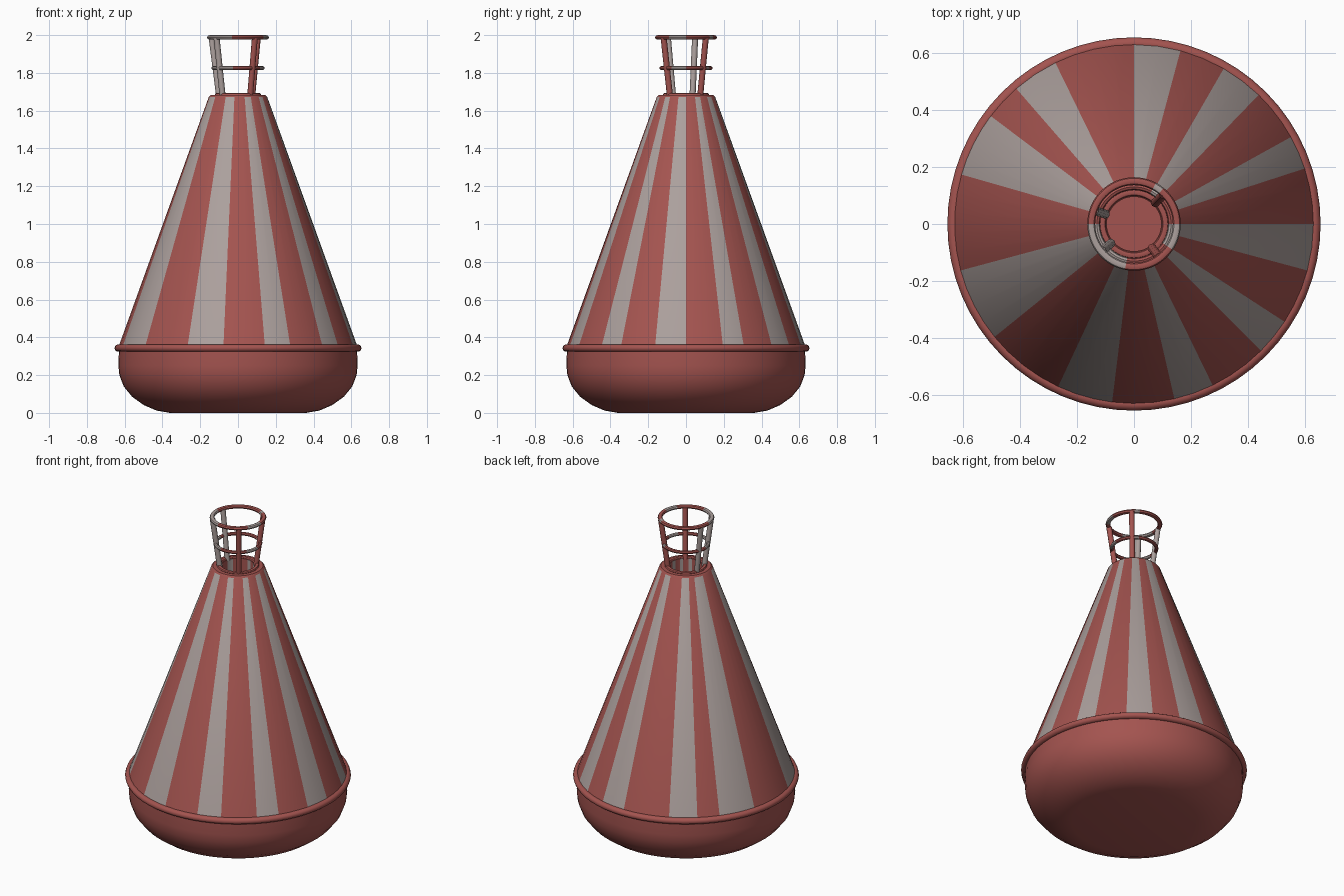
import bpy, bmesh, math
from mathutils import Vector

if "Cube" in bpy.data.objects:
    bpy.data.objects.remove(bpy.data.objects["Cube"])

def material(name, col):
    m = bpy.data.materials.new(name)
    m.diffuse_color = (*col, 1)
    m.use_nodes = True
    m.node_tree.nodes["Principled BSDF"].inputs["Base Color"].default_value = m.diffuse_color
    return m

RED = material("faded_red", (0.37, 0.088, 0.079))
GREY = material("weathered_grey", (0.41, 0.35, 0.335))

# red sectors in degrees round the axis; everything between is grey
RED_STRIPES = [(0, 18), (29, 46), (60, 75), (90, 116), (131, 143),
               (164, 195), (219, 245), (263, 283), (296, 315), (327, 345)]
GREY_RING = [(50, 62), (180, 258), (328, 360)]

def inside(deg, sectors):
    return any(a <= deg % 360 < b for a, b in sectors)

def finish(name, bm, angle=40):
    bmesh.ops.recalc_face_normals(bm, faces=bm.faces)
    me = bpy.data.meshes.new(name)
    bm.to_mesh(me)
    bm.free()
    me.materials.append(RED)
    me.materials.append(GREY)
    ob = bpy.data.objects.new(name, me)
    bpy.context.collection.objects.link(ob)
    bpy.ops.object.select_all(action='DESELECT')
    ob.select_set(True)
    bpy.context.view_layer.objects.active = ob
    bpy.ops.object.shade_smooth_by_angle(angle=math.radians(angle))
    return ob

def lathe(name, profile, angles, rule=None, closed=False):
    """Spin (radius, height) points; rule(deg, row) picks the material index."""
    bm = bmesh.new()
    rows = []
    for r, z in profile:
        if r == 0:
            rows.append([bm.verts.new((0, 0, z))] * len(angles))
        else:
            rows.append([bm.verts.new((r * math.cos(math.radians(a)),
                                       r * math.sin(math.radians(a)), z)) for a in angles])
    n = len(angles)
    for k in range(len(rows) if closed else len(rows) - 1):
        lo, hi = rows[k], rows[(k + 1) % len(rows)]
        for i in range(n):
            j = (i + 1) % n
            quad = list(dict.fromkeys((lo[i], lo[j], hi[j], hi[i])))
            f = bm.faces.new(quad)
            mid = (angles[i] + (angles[j] if j else 360)) / 2
            f.material_index = rule(mid, k) if rule else 0
    return finish(name, bm)

def ring(name, radius, z, rr, rz, angles, rule=None, sides=10):
    prof = [(radius + rr * math.cos(t), z + rz * math.sin(t))
            for t in (2 * math.pi * i / sides for i in range(sides))]
    return lathe(name, prof, angles, rule, closed=True)

even = [i * 360 / 64 for i in range(64)]

# stripe edges, with extra columns between them to keep the cone round
edges = sorted({a for s in RED_STRIPES for a in s})
striped = []
for a, b in zip(edges, edges[1:] + [360]):
    n = max(1, round((b - a) / 6))
    striped += [a + (b - a) * i / n for i in range(n)]

# rounded hull with flat bottom
lathe("hull", [(0, 0), (0.36, 0), (0.43, 0.012), (0.50, 0.042), (0.56, 0.085),
               (0.605, 0.14), (0.628, 0.20), (0.633, 0.25), (0.63, 0.345), (0.60, 0.35)], even)

# rubbing rim between hull and cone
ring("rim", 0.632, 0.343, 0.022, 0.02, even)

# striped cone with a red lip and a recessed top
def cone_rule(deg, row):
    return 0 if row in (1, 2, 4) or inside(deg, RED_STRIPES) else 1
lathe("striped_cone", [(0.633, 0.35), (0.155, 1.672), (0.145, 1.682), (0.095, 1.682),
                       (0.095, 1.56), (0, 1.56)], striped, cone_rule)

# cage hoops
def hoop_rule(deg, row):
    return 1 if inside(deg, GREY_RING) else 0
ring("top_hoop", 0.15, 1.988, 0.014, 0.012, even, hoop_rule, 8)
ring("middle_hoop", 0.13, 1.825, 0.011, 0.011, even, hoop_rule, 8)
ring("bottom_hoop", 0.11, 1.684, 0.012, 0.010, even, None, 8)

# four leaning cage posts
for i, (deg, mat) in enumerate([(45, 0), (161, 1), (220, 1), (307, 0)]):
    a = math.radians(deg)
    out = Vector((math.cos(a), math.sin(a), 0))
    lo = out * 0.106 + Vector((0, 0, 1.675))
    hi = out * 0.148 + Vector((0, 0, 1.985))
    bm = bmesh.new()
    bmesh.ops.create_cone(bm, cap_ends=True, segments=10, radius1=0.016, radius2=0.016,
                          depth=(hi - lo).length)
    bmesh.ops.rotate(bm, verts=bm.verts, matrix=(hi - lo).to_track_quat('Z', 'Y').to_matrix())
    bmesh.ops.translate(bm, verts=bm.verts, vec=(lo + hi) / 2)
    for f in bm.faces:
        f.material_index = mat
    finish(f"cage_post_{i + 1}", bm)
